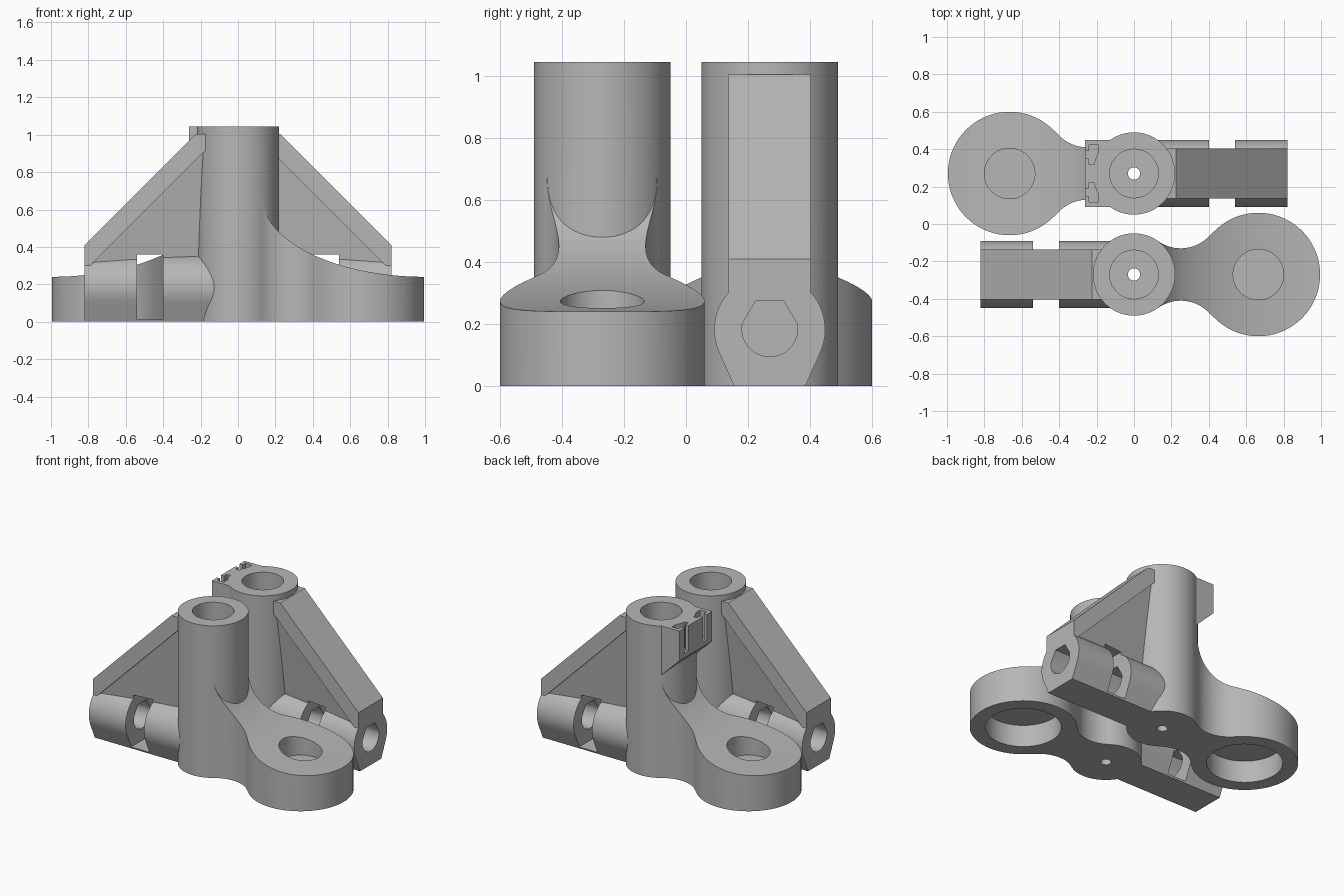
import bpy, bmesh
from math import sin, cos, pi, radians, sqrt, atan2

if "Cube" in bpy.data.objects:
    bpy.data.objects.remove(bpy.data.objects["Cube"])

grey = bpy.data.materials.new("plain grey")
grey.use_nodes = True
GREY = (0.47, 0.47, 0.47, 1)
grey.diffuse_color = GREY
grey.node_tree.nodes["Principled BSDF"].inputs["Base Color"].default_value = GREY

HEIGHT, PILLAR_R = 1.045, 0.22
FOOT_X, FOOT_R, NECK_R = 0.665, 0.33, 0.21
NECK = (0.25, 0.35)            # centre of the concave neck arc
HINGE_R, HINGE_END = 0.182, -0.82


def arc(cx, cy, r, start, end, n):
    return [(cx + r * cos(start + (end - start) * i / n),
             cy + r * sin(start + (end - start) * i / n)) for i in range(n + 1)]


def prism(points, place, lo, hi):
    """Solid between two copies of a profile; place maps (u, v, level) to 3D."""
    bm = bmesh.new()
    ends = [[bm.verts.new(place(u, v, w)) for u, v in points] for w in (lo, hi)]
    for ring in ends:
        bm.faces.new(ring)
    n = len(points)
    for i in range(n):
        j = (i + 1) % n
        bm.faces.new((ends[0][i], ends[0][j], ends[1][j], ends[1][i]))
    bmesh.ops.recalc_face_normals(bm, faces=bm.faces)
    mesh = bpy.data.meshes.new("solid")
    bm.to_mesh(mesh)
    bm.free()
    mesh.materials.append(grey)
    obj = bpy.data.objects.new("solid", mesh)
    bpy.context.collection.objects.link(obj)
    return obj


def along_z(u, v, w): return (u, v, w)
def along_y(u, v, w): return (u, w, v)
def along_x(u, v, w): return (w, u, v)


def cylinder(x, r, lo, hi, n=72):
    return prism(arc(x, 0, r, 0, 2 * pi, n)[:-1], along_z, lo, hi)


def box(x0, x1, y0, y1, z0, z1):
    return prism([(x0, y0), (x1, y0), (x1, y1), (x0, y1)], along_z, z0, z1)


def combine(body, tool, operation):
    mod = body.modifiers.new("cut", "BOOLEAN")
    mod.operation, mod.object, mod.solver = operation, tool, "EXACT"
    bpy.context.view_layer.objects.active = body
    bpy.ops.object.modifier_apply(modifier=mod.name)
    bpy.data.objects.remove(tool)


def foot():
    # Plan outline: concave neck arcs flowing into the round pad
    t0 = atan2(-NECK[1], -NECK[0])
    t1 = atan2(-NECK[1], FOOT_X - NECK[0])
    pad = atan2(NECK[1], NECK[0] - FOOT_X)
    neck = arc(*NECK, NECK_R, t0, t1, 20)
    rim = arc(FOOT_X, 0, FOOT_R, pad, -pad, 56)
    lower = [(x, -y) for x, y in reversed(neck)]
    solid = prism(neck + rim[1:-1] + lower, along_z, 0, 0.9)
    # Elliptical sweep of the top surface
    sweep = [(1 - 0.87 * sin(a), 0.67 - 0.43 * cos(a))
             for a in (pi / 2 * i / 40 for i in range(41))]
    side = prism([(1.1, -0.1), (1.1, 0.24)] + sweep + [(0, 0.67), (0, -0.1)],
                 along_y, -0.5, 0.5)
    combine(solid, side, "INTERSECT")
    return solid


def hinge():
    barrel = arc(0, HINGE_R, HINGE_R - 0.003, radians(-25), radians(205), 48)
    return prism(barrel + [(-0.115, 0), (0.115, 0)], along_x, HINGE_END, 0)


def hinge_hole(lo, hi):
    bottom = arc(0, 0.185, 0.09, radians(170), radians(370), 24)
    return prism(bottom + [(0.045, 0.275), (-0.045, 0.275)], along_x, lo, hi)


def brace_web():
    # Web thins with distance below the sloping flange
    def taper(u, v, w):
        return (u, w * (0.118 - 0.15 * (u + 1.1 - v) / sqrt(2)), v)
    return prism([(-0.81, 0.29), (-0.1, 1.0), (-0.1, 0.2), (-0.81, 0.2)],
                 taper, -1, 1)


def brace_flange():
    return prism([(HINGE_END, 0.41), (-0.225, 1.005), (-0.1, 1.005),
                  (-0.1, 0.99), (HINGE_END, 0.27)], along_y, -0.133, 0.133)


def slot_block():
    block = prism([(0.1, HEIGHT), (0.263, HEIGHT), (0.263, 0.84), (0.1, 0.68)],
                  along_y, -0.178, 0.178)
    for y in (-0.1, 0.1):
        combine(block, box(0.19, 0.24, y - 0.053, y + 0.053, 0.87, 1.2), "DIFFERENCE")
        combine(block, box(0.22, 0.3, y - 0.021, y + 0.021, 0.87, 1.2), "DIFFERENCE")
    return block


def bracket(name, y, turn, with_block):
    body = cylinder(0, PILLAR_R, 0, HEIGHT)
    parts = [foot(), hinge(), brace_web(), brace_flange()]
    if with_block:
        parts.append(slot_block())
    for part in parts:
        combine(body, part, "UNION")
    cutters = [
        cylinder(0, 0.13, 0.1, 1.2),              # pillar bore
        cylinder(0, 0.033, -0.1, 0.2, 24),        # pilot hole
        cylinder(FOOT_X, 0.135, 0.17, 0.6),       # pad recess, top
        cylinder(FOOT_X, 0.235, -0.1, 0.15),      # pad recess, bottom
        box(-0.54, -0.4, -0.25, 0.25, 0.012, 0.36),   # hinge gap
        hinge_hole(-0.9, -0.5),
        hinge_hole(-0.45, -0.24),
    ]
    for cutter in cutters:
        combine(body, cutter, "DIFFERENCE")
    body.name = body.data.name = name
    body.location.y, body.rotation_euler.z = y, turn
    bpy.ops.object.select_all(action="DESELECT")
    body.select_set(True)
    bpy.context.view_layer.objects.active = body
    bpy.ops.object.shade_smooth_by_angle(angle=radians(30))


bracket("front_bracket", -0.27, 0, False)
bracket("back_bracket_with_slots", 0.27, pi, True)
